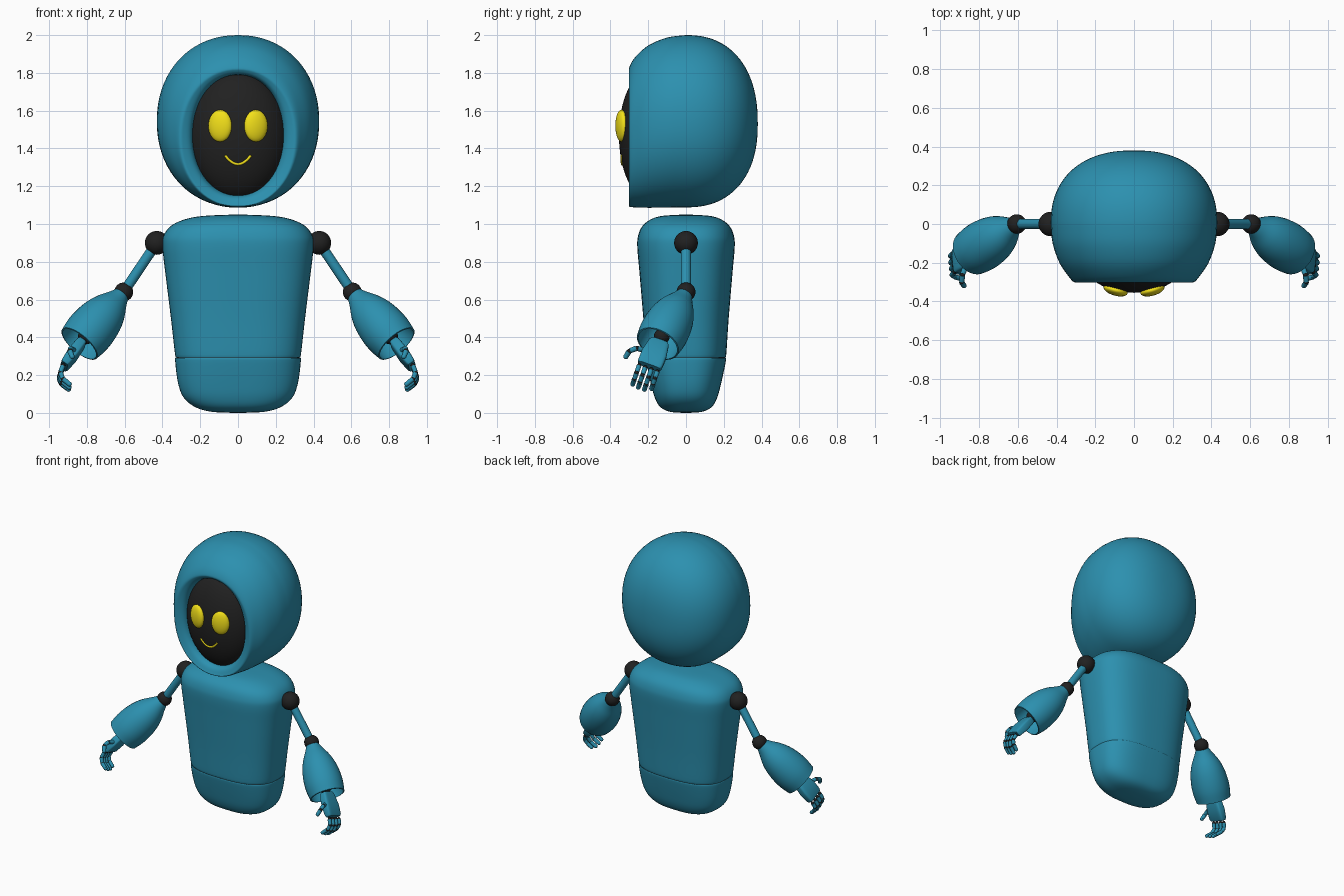
import bpy, bmesh, math
from mathutils import Vector, Matrix

if "Cube" in bpy.data.objects:
    bpy.data.objects.remove(bpy.data.objects["Cube"])

V = Vector


def material(name, rgb):
    m = bpy.data.materials.new(name)
    m.diffuse_color = (*rgb, 1)
    m.use_nodes = True
    m.node_tree.nodes["Principled BSDF"].inputs["Base Color"].default_value = m.diffuse_color
    return m


TEAL = material("teal", (0.025, 0.28, 0.43))
DARK = material("dark", (0.015, 0.015, 0.015))
YELLOW = material("yellow", (0.9, 0.75, 0.01))


def finish(name, bm, mat, mirror, angle=40):
    bmesh.ops.recalc_face_normals(bm, faces=bm.faces[:])
    me = bpy.data.meshes.new(name)
    bm.to_mesh(me)
    bm.free()
    me.materials.append(mat)
    me.shade_smooth()
    me.set_sharp_from_angle(angle=math.radians(angle))
    ob = bpy.data.objects.new(name, me)
    bpy.context.collection.objects.link(ob)
    if mirror:
        ob.modifiers.new("mirror", 'MIRROR').use_mirror_merge = False
    return ob


def add_loft(bm, rings):
    vs = [[bm.verts.new(p) for p in r] for r in rings]
    n = len(vs[0])
    for a, b in zip(vs, vs[1:]):
        for i in range(n):
            j = (i + 1) % n
            bm.faces.new((a[i], a[j], b[j], b[i]))
    bm.faces.new(vs[0])
    bm.faces.new(vs[-1])


def loft(name, rings, mat, mirror=False, angle=40):
    bm = bmesh.new()
    add_loft(bm, rings)
    return finish(name, bm, mat, mirror, angle)


def balls(name, centres, radii, mat, mirror=False, turn=0, seg=32):
    bm = bmesh.new()
    for c in centres:
        m = Matrix.Translation(c) @ Matrix.Rotation(turn, 4, 'Z') @ Matrix.Diagonal((*radii, 1))
        bmesh.ops.create_uvsphere(bm, u_segments=seg, v_segments=seg // 2, radius=1, matrix=m)
    return finish(name, bm, mat, mirror, 80)


def smooth(pts, steps=5):
    """Catmull-Rom through stations given as tuples."""
    p = [V(q) for q in pts]
    p = [p[0]] + p + [p[-1]]
    out = []
    for a, b, c, d in zip(p, p[1:], p[2:], p[3:]):
        for k in range(steps):
            t = k / steps
            out.append(0.5 * (2 * b + (c - a) * t + (2 * a - 5 * b + 4 * c - d) * t * t
                              + (3 * b - a - 3 * c + d) * t ** 3))
    return out + [p[-1]]


def oval(a, b, e, n=72):
    """Superellipse outline with exponent e."""
    out = []
    for i in range(n):
        t = 2 * math.pi * i / n
        c, s = math.cos(t), math.sin(t)
        out.append((math.copysign(abs(c) ** (2 / e) * a, c), math.copysign(abs(s) ** (2 / e) * b, s)))
    return out


def turned(origin, axis, profile, n=32):
    """Rings around an axis from (distance, radius) pairs."""
    q = V(axis).to_track_quat('Z', 'Y')
    return [[V(origin) + q @ V((x, y, d)) for x, y in oval(r, r, 2, n)] for d, r in profile]


def rod(a, b, r0, r1, n=16):
    a, b = V(a), V(b)
    return turned(a, b - a, [(0, r0), ((b - a).length, r1)], n)


# Torso: lower bowl, dark seam, upper shell
def torso(name, stations, mat):
    return loft(name, [[(x, y, s[0]) for x, y in oval(s[1], s[2], 2.7)] for s in stations], mat)


torso("torso_upper", smooth([
    (.302, .325, .207), (.308, .333, .213), (.5, .355, .226), (.75, .386, .247), (.88, .40, .258),
    (.94, .393, .253), (.99, .355, .23), (1.025, .28, .185), (1.043, .18, .125), (1.05, .02, .015)]), TEAL)
torso("torso_seam", [(.28, .325, .206), (.31, .327, .207)], DARK)
torso("torso_lower", smooth([
    (0, .02, .015), (.006, .14, .085), (.03, .225, .135), (.08, .287, .165), (.16, .318, .187),
    (.28, .333, .212), (.288, .326, .207)]), TEAL)

# Head: hood lofted front to back, starting inside the face opening
head = smooth([  # y, half width, top z, bottom z
    (-.20, .235, 1.785, 1.155), (-.25, .24, 1.79, 1.15), (-.28, .255, 1.795, 1.135),
    (-.297, .285, 1.81, 1.105), (-.30, .31, 1.83, 1.092), (-.27, .338, 1.882, 1.088),
    (-.20, .385, 1.945, 1.086), (-.1, .42, 1.987, 1.087), (0, .43, 2.0, 1.088)], 4)
for k in range(1, 25):
    y = .38 * math.sin(k / 24 * math.pi / 2)
    s = max(1 - (y / .38) ** 2.3, 1e-5) ** (1 / 2.3)
    head.append(V((y, .43 * s, 1.53 + .47 * s, 1.53 - .442 * s)))
loft("head_hood", [[(x, y, (t + b) / 2 + z) for x, z in oval(w, (t - b) / 2, 2.12)]
                   for y, w, t, b in head], TEAL, angle=70)

# Face dome, eyes and smile
FACE, FR = V((0, -.195, 1.47)), V((.26, .16, .34))
balls("face", [FACE], FR, DARK, seg=64)
balls("eye", [(.095, -.342, 1.52)], (.064, .028, .085), YELLOW, True, math.radians(16))


def on_face(x, z):
    k = 1 - (x / FR.x) ** 2 - ((z - FACE.z) / FR.z) ** 2
    return V((x, FACE.y - FR.y * math.sqrt(k), z))


path = [on_face(.068 * u, 1.317 + .046 * u * u) for u in (i / 10 for i in range(-10, 11))]
smile = []
for i, p in enumerate(path):
    d = path[min(i + 1, 20)] - path[max(i - 1, 0)]
    smile += turned(p, d, [(0, .007)], 10)
loft("smile", smile, YELLOW)

# Arms, modelled on +x and mirrored
shoulder, elbow, cuff = V((.43, 0, .90)), V((.605, 0, .64)), V((.84, -.15, .365))
balls("shoulder_joint", [shoulder], (.063,) * 3, DARK, True)
balls("elbow_joint", [elbow], (.05,) * 3, DARK, True)
loft("upper_arm", rod(shoulder, elbow, .027, .027), TEAL, True)
sleeve = smooth([(.02, .043), (.06, .062), (.12, .094), (.18, .115), (.25, .127), (.32, .129), (.39, .12)])
inside = [V(q) for q in ((.392, .112), (.36, .112), (.28, .105), (.2, .06))]
loft("forearm_sleeve", turned(elbow, cuff - elbow, sleeve + inside), TEAL, True)

# Hand frame: d points to the knuckles, w across the palm, n through it
wrist, knuckles = V((.805, -.128, .405)), V((.93, -.20, .235))
d = (knuckles - wrist).normalized()
w = V((-.01, -.12, .04))
w = (w - d * w.dot(d)).normalized()
n = d.cross(w)
balls("wrist_joint", [wrist], (.042,) * 3, DARK, True)
loft("wrist_rod", rod(elbow.lerp(cuff, .45), wrist, .03, .03), DARK, True)
palm = [(.035, .045, .022), (.05, .055, .028), (.13, .068, .032), (.195, .067, .026), (.208, .06, .02)]
loft("palm", [[wrist + d * t + w * x + n * y for x, y in oval(a, b, 5, 32)] for t, a, b in palm], TEAL, True)


def finger(name, pts, r):
    bm = bmesh.new()
    for i, (a, b) in enumerate(zip(pts, pts[1:])):
        add_loft(bm, rod(a.lerp(b, .1), b.lerp(a, .1), r, r * .92, 12))
    finish(name, bm, TEAL, True)
    balls(name + "_joints", pts[:-1], (r * .85,) * 3, DARK, True, seg=12)
    balls(name + "_tip", pts[-1:], (r * .95,) * 3, TEAL, True, seg=12)


for i, (off, size) in enumerate(((-.051, .85), (-.017, 1), (.017, 1), (.051, .95))):
    base = knuckles + w * off
    steps = ((0, 0, 0), (.016, -.014, -.04), (.002, -.026, -.075), (-.035, -.036, -.105))
    finger(f"finger_{i + 1}", [base + V(s) * size for s in steps], .0135)
finger("thumb", [V(p) for p in ((.868, -.215, .33), (.885, -.262, .342), (.89, -.30, .328), (.878, -.318, .298))], .0145)
